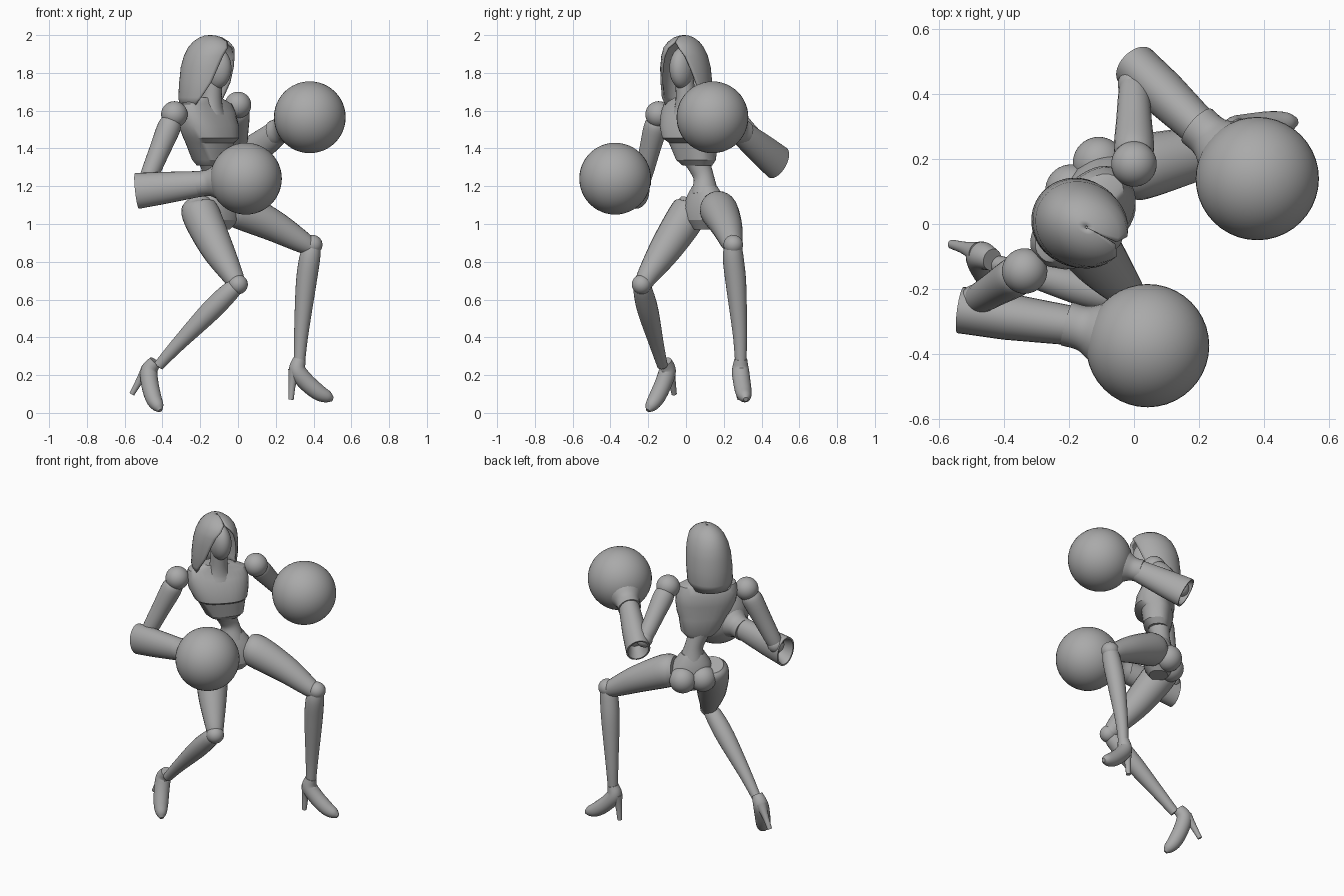
import bpy, bmesh, math
from mathutils import Vector, Matrix

cube = bpy.data.objects.get("Cube")
if cube:
    bpy.data.objects.remove(cube, do_unlink=True)

GREY = (0.4, 0.4, 0.4, 1)
mat = bpy.data.materials.new("plain_grey")
mat.use_nodes = True
mat.diffuse_color = GREY
mat.node_tree.nodes["Principled BSDF"].inputs["Base Color"].default_value = GREY

UP = Vector((0, 0, 1))
LEFT = Vector((0.7, 0.7, 0)).normalized()       # body's left
FRONT = Vector((0.7, -0.7, 0)).normalized()     # body's forward
HEAD_FRONT = Vector((0.88, -0.47, 0)).normalized()
HEAD_LEFT = UP.cross(HEAD_FRONT)


def finish(name, bm, angle=40):
    bmesh.ops.recalc_face_normals(bm, faces=bm.faces)
    mesh = bpy.data.meshes.new(name)
    bm.to_mesh(mesh)
    bm.free()
    ob = bpy.data.objects.new(name, mesh)
    mesh.materials.append(mat)
    bpy.context.collection.objects.link(ob)
    bpy.ops.object.select_all(action='DESELECT')
    ob.select_set(True)
    bpy.context.view_layer.objects.active = ob
    bpy.ops.object.shade_smooth_by_angle(angle=math.radians(angle))
    return ob


def skin(name, rings, closed=True, caps=True, angle=40):
    """Join rings of points into one surface."""
    bm = bmesh.new()
    vs = [[bm.verts.new(p) for p in ring] for ring in rings]
    n = len(vs[0])
    for a, b in zip(vs, vs[1:]):
        for i in range(n if closed else n - 1):
            j = (i + 1) % n
            bm.faces.new((a[i], a[j], b[j], b[i]))
    if caps:
        bm.faces.new(vs[0])
        bm.faces.new(vs[-1])
    return finish(name, bm, angle)


def spline(keys, steps=5):
    """Catmull-Rom through keys of (x, y, z, radius)."""
    k = [Vector(p) for p in keys]
    k = [2 * k[0] - k[1]] + k + [2 * k[-1] - k[-2]]
    out = []
    for i in range(1, len(k) - 2):
        a, b, c, d = k[i - 1:i + 3]
        for s in range(steps):
            t = s / steps
            out.append(0.5 * (2 * b + (c - a) * t + (2 * a - 5 * b + 4 * c - d) * t * t
                              + (3 * b - a - 3 * c + d) * t ** 3))
    return out + [k[-2]]


def tube(name, keys, squash=1.0, sides=24):
    pts = spline(keys)
    rings = []
    for i, p in enumerate(pts):
        t = (pts[min(i + 1, len(pts) - 1)] - pts[max(i - 1, 0)]).xyz.normalized()
        ref = Vector((0.3, 1, 0.1)) if abs(t.y) < 0.8 else UP
        a = ref.cross(t).normalized()
        b = t.cross(a)
        rings.append([p.xyz + p.w * (a * math.cos(q) + b * squash * math.sin(q))
                      for q in (2 * math.pi * s / sides for s in range(sides))])
    return skin(name, rings)


def ball(name, centre, r, scale=(1, 1, 1), turn=0.0):
    bm = bmesh.new()
    m = (Matrix.Translation(centre) @ Matrix.Rotation(turn, 4, 'Z')
         @ Matrix.Diagonal((*scale, 1)))
    bmesh.ops.create_uvsphere(bm, u_segments=40, v_segments=24, radius=r, matrix=m)
    return finish(name, bm)


def body(name, levels, power, sides=32):
    """Stack of squared ovals: (x, y, z, half width, front depth, back depth)."""
    rings = []
    for x, y, z, w, df, db in levels:
        ring = []
        for s in range(sides):
            q = 2 * math.pi * s / sides
            c, d = math.cos(q), math.sin(q)
            u = math.copysign(abs(c) ** power, c) * w
            v = math.copysign(abs(d) ** power, d) * (df if d > 0 else db)
            ring.append(Vector((x, y, z)) + LEFT * u + FRONT * v)
        rings.append(ring)
    return skin(name, rings, angle=28)


# Torso
body("chest", [(-0.14, 0.06, 1.31, 0.085, 0.06, 0.06), (-0.14, 0.055, 1.34, 0.115, 0.085, 0.075),
               (-0.15, 0.04, 1.43, 0.145, 0.095, 0.09), (-0.15, 0.03, 1.455, 0.16, 0.13, 0.095),
               (-0.16, 0.025, 1.52, 0.18, 0.125, 0.10), (-0.165, 0.02, 1.59, 0.185, 0.09, 0.095),
               (-0.165, 0.015, 1.635, 0.17, 0.06, 0.08), (-0.16, 0.01, 1.67, 0.08, 0.045, 0.06)], 0.8)
tube("waist", [(-0.145, 0.05, 1.36, 0.075), (-0.135, 0.075, 1.30, 0.06),
               (-0.125, 0.095, 1.24, 0.055), (-0.115, 0.10, 1.16, 0.075)])
body("pelvis", [(-0.12, 0.10, 1.20, 0.07, 0.06, 0.055), (-0.115, 0.10, 1.15, 0.105, 0.075, 0.08),
                (-0.105, 0.10, 1.08, 0.135, 0.085, 0.10), (-0.10, 0.10, 1.02, 0.115, 0.08, 0.10),
                (-0.10, 0.10, 0.97, 0.06, 0.05, 0.06)], 0.9)
for side, s in (("left", 1), ("right", -1)):
    ball(side + "_buttock", Vector((-0.105, 0.10, 1.05)) + LEFT * 0.06 * s - FRONT * 0.065, 0.08)

# Neck, face and hood
tube("neck", [(-0.15, 0.01, 1.60, 0.085), (-0.14, 0.0, 1.66, 0.055), (-0.13, -0.01, 1.80, 0.048)])
ball("face", (-0.115, -0.02, 1.825), 0.1, (0.85, 0.62, 1.1), math.atan2(HEAD_FRONT.y, HEAD_FRONT.x))
# height, forward shift, side radius, depth radius, half angle of opening
hood_rows = [(1.62, -0.025, 0.125, 0.125, 85), (1.67, -0.02, 0.135, 0.14, 70),
             (1.75, -0.01, 0.135, 0.145, 52), (1.83, 0.0, 0.13, 0.147, 42),
             (1.89, 0.01, 0.118, 0.14, 33), (1.935, 0.02, 0.1, 0.128, 20),
             (1.965, 0.02, 0.078, 0.1, 3), (1.987, 0.018, 0.05, 0.065, 1),
             (1.998, 0.015, 0.02, 0.03, 0.5), (2.0, 0.015, 0.004, 0.004, 0)]
rings = []
for z, shift, w, d, opening in hood_rows:
    start = math.radians(opening)
    span = 2 * (math.pi - start)
    ring = []
    for i in range(37):
        q = start + span * i / 36
        ring.append(Vector((-0.16, -0.003, z)) + HEAD_FRONT * (shift + d * math.cos(q))
                    + HEAD_LEFT * w * math.sin(q))
    rings.append(ring)
hood = skin("hood", rings, closed=False, caps=False, angle=50)
shell = hood.modifiers.new("thickness", 'SOLIDIFY')
shell.thickness = 0.012
shell.offset = -1

# Arms: shoulder, elbow, open cuff end, wrist, glove centre
ARMS = {
    "right": ((-0.337, -0.145, 1.58), (-0.485, -0.235, 1.22), (-0.535, -0.265, 1.175),
              (-0.18, -0.315, 1.215), (0.042, -0.375, 1.24)),
    "left": ((0.0, 0.185, 1.63), (0.0, 0.43, 1.38), (0.005, 0.485, 1.325),
             (0.215, 0.285, 1.49), (0.38, 0.14, 1.565)),
}
for side, points in ARMS.items():
    shoulder, elbow, cuff, wrist, glove = map(Vector, points)
    ball(side + "_shoulder", shoulder, 0.07)
    tube(side + "_upper_arm", [(*shoulder.lerp(elbow, t), r) for t, r in
                               ((0.08, 0.05), (0.2, 0.062), (0.55, 0.055), (0.9, 0.048), (1.05, 0.04))])
    ball(side + "_elbow", elbow, 0.05)

    # Flared forearm with a hollow elbow end
    axis = (wrist - cuff).normalized()
    a = axis.cross(UP).normalized()
    b = a.cross(axis)
    length = (wrist - cuff).length

    def round_at(dist, ra, rb):
        return [cuff + axis * dist + a * ra * math.cos(q) + b * rb * math.sin(q)
                for q in (math.pi * s / 14 for s in range(28))]

    skin(side + "_forearm", [round_at(0.07, 0.045, 0.055), round_at(0.0, 0.062, 0.085),
                             round_at(0.0, 0.072, 0.095), round_at(length * 0.4, 0.072, 0.085),
                             round_at(length, 0.06, 0.066)])
    reach = glove - wrist
    tube(side + "_glove_cuff", [(*(wrist + reach * t), r) for t, r in
                                ((-0.12, 0.069), (0.1, 0.07), (0.28, 0.09), (0.5, 0.12))])
    ball(side + "_glove", glove, 0.19)

# Legs
LEGS = {
    "left": ([(-0.04, 0.16, 1.085, 0.085), (0.02, 0.175, 1.07, 0.1), (0.19, 0.215, 0.99, 0.083),
              (0.33, 0.24, 0.91, 0.06), (0.39, 0.25, 0.875, 0.045)],
             [(0.395, 0.25, 0.89, 0.045), (0.38, 0.25, 0.82, 0.055), (0.36, 0.265, 0.68, 0.054),
              (0.335, 0.285, 0.42, 0.038), (0.325, 0.29, 0.27, 0.03)]),
    "right": ([(-0.215, 0.04, 1.12, 0.07), (-0.20, 0.015, 1.06, 0.1), (-0.115, -0.10, 0.88, 0.088),
               (-0.03, -0.2, 0.73, 0.058), (-0.005, -0.225, 0.68, 0.045)],
              [(0.0, -0.235, 0.68, 0.04), (-0.05, -0.225, 0.635, 0.052), (-0.15, -0.20, 0.535, 0.055),
               (-0.32, -0.155, 0.36, 0.038), (-0.42, -0.125, 0.25, 0.028)]),
}
for side, (thigh, shin) in LEGS.items():
    tube(side + "_thigh", thigh)
    ball(side + "_knee", shin[0][:3], 0.052)
    tube(side + "_shin", shin)

# High-heeled feet: origin, toe direction, up direction
FEET = {
    "left": ((0.325, 0.29, 0.285), (0.99, 0.15, 0), (0, 0, 1)),
    "right": ((-0.437, -0.11, 0.273), (0.67, -0.625, -0.40), (0.44, -0.09, 0.89)),
}
for side, (origin, toe, up) in FEET.items():
    o, f, u = map(Vector, (origin, toe, up))

    def place(keys):
        return [(*(o + f * x + u * z), r) for x, z, r in keys]

    tube(side + "_foot", place([(0.0, 0.0, 0.034), (-0.01, -0.06, 0.045), (0.035, -0.12, 0.046),
                                (0.1, -0.175, 0.043), (0.15, -0.2, 0.032), (0.178, -0.213, 0.012)]))
    tube(side + "_heel", place([(-0.025, -0.06, 0.035), (-0.038, -0.13, 0.02),
                                (-0.045, -0.215, 0.014)]))
